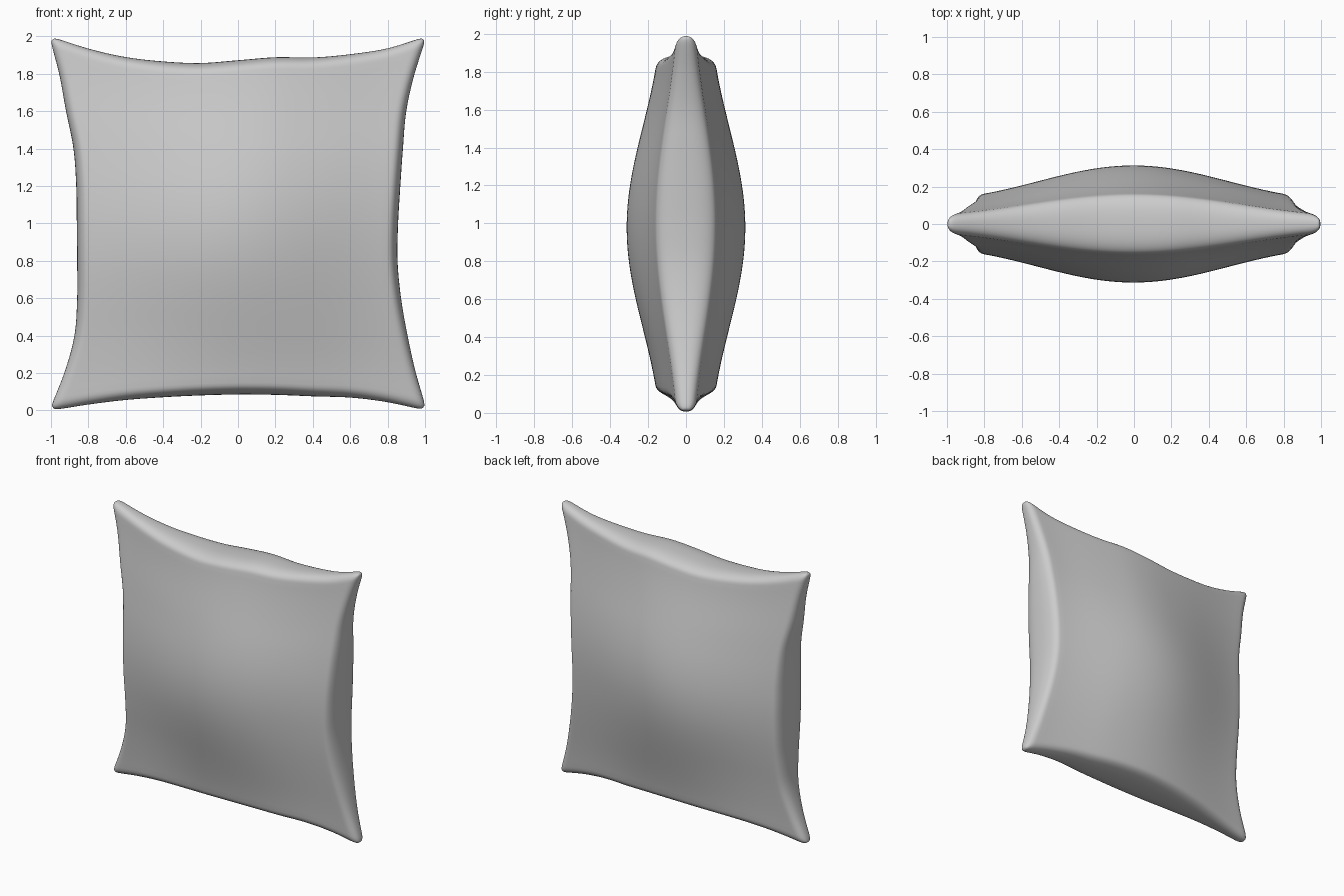
import bpy, bmesh, math

if "Cube" in bpy.data.objects:
    bpy.data.objects.remove(bpy.data.objects["Cube"])

# Outline of each side, sampled at -1, -0.8 ... 1 along that side
LEFT = [-1.012, -.93, -.875, -.86, -.86, -.862, -.865, -.88, -.92, -.957, -1.012]
RIGHT = [1.012, .952, .907, .872, .853, .856, .868, .882, .90, .945, 1.012]
BOTTOM = [-.004, .03, .055, .07, .08, .085, .083, .075, .068, .042, -.004]
TOP = [2.004, 1.937, 1.89, 1.866, 1.857, 1.872, 1.888, 1.887, 1.905, 1.938, 2.004]
RIM = 0.07      # width of the rounded rim
POWER = 2.5     # squareness of the rim


def curve(tab, t):
    """Smooth interpolation through an outline table."""
    f = (t + 1) * 5
    i = min(9, max(0, int(f)))
    f -= i
    b, c = tab[i], tab[i + 1]
    a = tab[i - 1] if i > 0 else 2 * b - c
    d = tab[i + 2] if i < 9 else 2 * c - b
    return b + .5 * f * (c - a + f * (2*a - 5*b + 4*c - d + f * (3*(b - c) + d - a)))


def swell(t):
    c = math.cos(math.pi / 2 * t)
    return (c + c * c) / 2


# Parameter samples with their rim height factor, dense at the rim
half = []
for k in range(10):
    a = math.pi / 2 * k / 10
    half.append((1 - RIM * (1 - math.cos(a) ** (2 / POWER)), math.sin(a) ** (2 / POWER)))
inner = 1 - RIM
samples = [(-s, g) for s, g in half]
samples += [(-inner + 2 * inner * i / 44, 1.0) for i in range(45)]
samples += [(s, g) for s, g in reversed(half)]
n = len(samples)


def point(u, gu, v, gv, side):
    x0, x1 = curve(LEFT, v), curve(RIGHT, v)
    z0, z1 = curve(BOTTOM, u), curve(TOP, u)
    x = x0 + (x1 - x0) * (u + 1) / 2
    z = z0 + (z1 - z0) * (v + 1) / 2
    pull = .022 * abs(u * v) ** 40          # rounds the corner tips
    x -= math.copysign(pull, u)
    z -= math.copysign(pull, v)
    fu, fv = swell(u), swell(v)
    h = .047 + .105 * (fu + fv) + .056 * fu * fv
    return x, side * h * gu * gv, z


# Front and back sheets of the cushion, sharing the seam
bm = bmesh.new()
sheets = []
for side in (-1, 1):
    grid = {}
    for i, (u, gu) in enumerate(samples):
        for j, (v, gv) in enumerate(samples):
            seam = i in (0, n - 1) or j in (0, n - 1)
            if seam and sheets:
                grid[i, j] = sheets[0][i, j]
            else:
                grid[i, j] = bm.verts.new(point(u, gu, v, gv, side))
    for i in range(n - 1):
        for j in range(n - 1):
            q = [grid[i, j], grid[i + 1, j], grid[i + 1, j + 1], grid[i, j + 1]]
            bm.faces.new(q if side < 0 else q[::-1])
    sheets.append(grid)
bmesh.ops.recalc_face_normals(bm, faces=bm.faces)
for f in bm.faces:
    f.smooth = True

mesh = bpy.data.meshes.new("cushion")
bm.to_mesh(mesh)
bm.free()
cushion = bpy.data.objects.new("cushion", mesh)
bpy.context.collection.objects.link(cushion)

# Plain grey fabric
fabric = bpy.data.materials.new("grey fabric")
fabric.diffuse_color = (.6, .6, .6, 1)
fabric.use_nodes = True
fabric.node_tree.nodes["Principled BSDF"].inputs["Base Color"].default_value = fabric.diffuse_color
mesh.materials.append(fabric)
